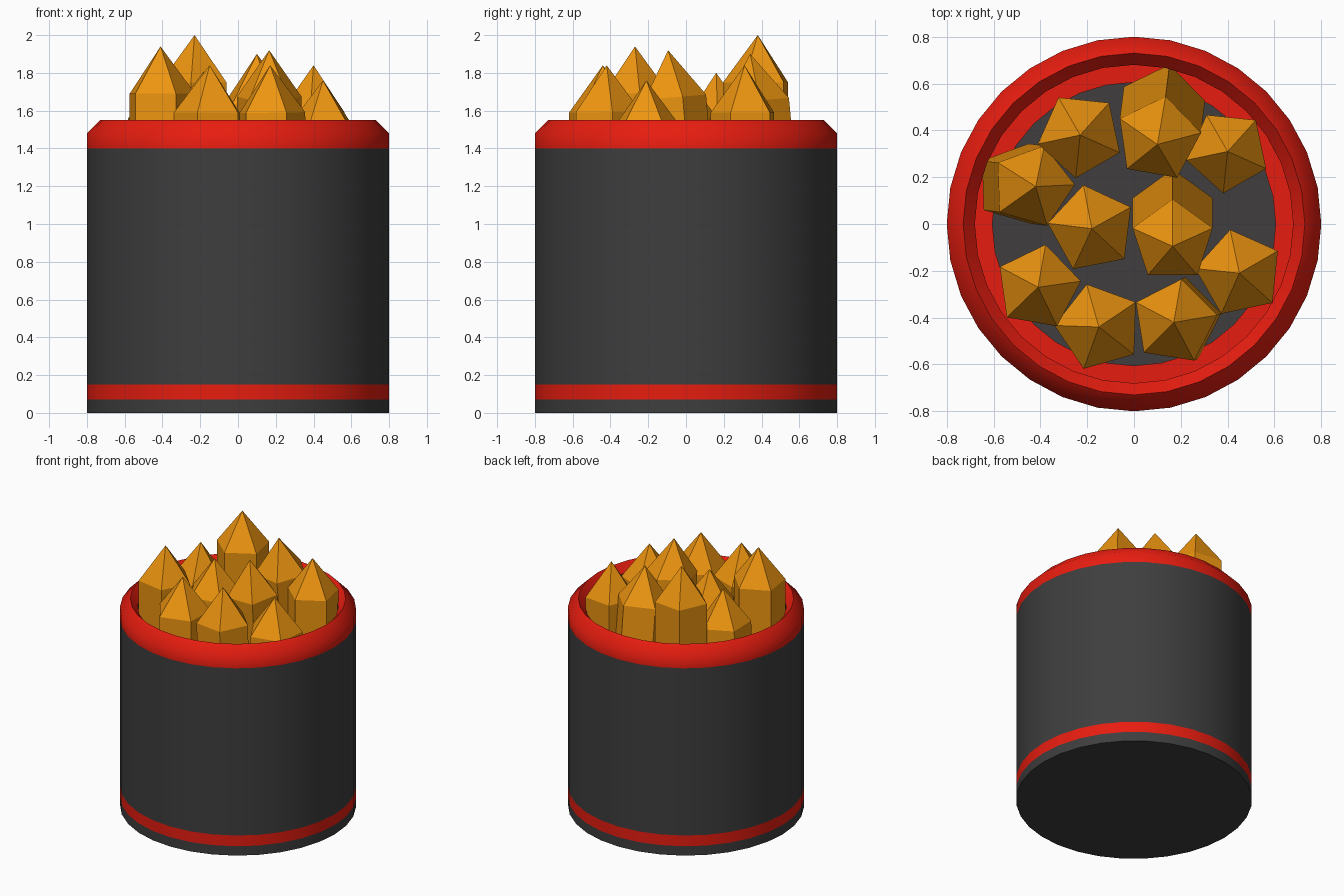
import bpy, bmesh
from math import sin, cos, tau, radians
from mathutils import Vector

if "Cube" in bpy.data.objects:
    bpy.data.objects.remove(bpy.data.objects["Cube"])


def material(name, rgb):
    m = bpy.data.materials.new(name)
    m.diffuse_color = (*rgb, 1)
    m.use_nodes = True
    m.node_tree.nodes["Principled BSDF"].inputs["Base Color"].default_value = m.diffuse_color
    return m


DARK = material("dark_metal", (0.05, 0.048, 0.049))
RED = material("red_paint", (0.8, 0.012, 0.005))
ORANGE = material("orange_crystal", (0.85, 0.3, 0.005))


def finish(name, bm, mat):
    me = bpy.data.meshes.new(name)
    bm.to_mesh(me)
    bm.free()
    ob = bpy.data.objects.new(name, me)
    bpy.context.collection.objects.link(ob)
    me.materials.append(mat)
    return ob


def lathe(name, profile, mat, sides=32):
    """Revolve (radius, z) points around z; normals face left of travel outward."""
    bm = bmesh.new()
    rings = [[bm.verts.new((r * cos(tau * i / sides), r * sin(tau * i / sides), z))
              for i in range(sides)] for r, z in profile]
    for a, b in zip(rings, rings[1:]):
        for i in range(sides):
            j = (i + 1) % sides
            bm.faces.new((a[i], a[j], b[j], b[i]))
    bmesh.ops.remove_doubles(bm, verts=bm.verts, dist=1e-5)
    ob = finish(name, bm, mat)
    bpy.ops.object.select_all(action='DESELECT')
    ob.select_set(True)
    bpy.context.view_layer.objects.active = ob
    bpy.ops.object.shade_smooth_by_angle(angle=radians(50))


def crystal(name, tip, radius, angle, lean=(0, 0), bottom=0.2, cone=0.25):
    """Five-sided prism with a pointed top; lean is the xy shift of its foot."""
    bm = bmesh.new()
    tip = Vector(tip)
    foot = Vector((tip.x + lean[0], tip.y + lean[1], bottom))
    shoulder = tip.lerp(foot, cone / (tip.z - bottom))
    axis = (tip - foot).normalized()
    turn = Vector((0, 0, 1)).rotation_difference(axis)
    ring = [turn @ Vector((radius * cos(radians(angle) + tau * i / 5),
                           radius * sin(radians(angle) + tau * i / 5), 0))
            for i in range(5)]
    low = [bm.verts.new(foot + v) for v in ring]
    high = [bm.verts.new(shoulder + v) for v in ring]
    top = bm.verts.new(tip)
    bm.faces.new(low[::-1])
    for i in range(5):
        j = (i + 1) % 5
        bm.faces.new((low[i], low[j], high[j], high[i]))
        bm.faces.new((high[i], high[j], top))
    finish(name, bm, ORANGE)


# Barrel shell: base, lower band, outer wall and rounded rim
lathe("base", [(0, 0), (0.8, 0), (0.8, 0.07)], DARK)
lathe("lower_band", [(0.8, 0.07), (0.8, 0.15)], RED)
lathe("outer_wall", [(0.8, 0.15), (0.8, 1.4)], DARK)
lathe("rim", [(0.8, 1.4), (0.8, 1.48), (0.73, 1.55), (0.68, 1.49)], RED)

# Inside: wall, red ledge and floor
lathe("inner_wall", [(0.68, 1.49), (0.68, 0.15)], DARK)
lathe("inner_ledge", [(0.68, 0.15), (0.605, 0.15)], RED)
lathe("floor", [(0.605, 0.15), (0.605, 0.07), (0, 0.07)], DARK)

# Crystals: tip position, radius, turn, lean of the foot
crystals = [
    ((-0.23, 0.38, 2.0), 0.185, 48, (0, 0)),
    ((0.40, 0.31, 1.84), 0.18, 48, (0, 0)),
    ((-0.41, -0.27, 1.94), 0.185, 80, (0, 0)),
    ((-0.15, -0.44, 1.84), 0.19, 34, (0, 0)),
    ((0.17, -0.42, 1.84), 0.185, 81, (0.02, 0.01)),
    ((0.45, -0.21, 1.76), 0.19, 30, (0, 0)),
    ((-0.18, -0.02, 1.81), 0.19, 29, (0, 0)),
    ((-0.42, 0.16, 1.80), 0.18, 2, (-0.08, 0.01)),
    ((0.165, -0.095, 1.92), 0.18, 90, (0, 0.15)),
    ((0.10, 0.34, 1.90), 0.185, 80, (0.02, 0.16)),
]
for n, c in enumerate(crystals, 1):
    crystal(f"crystal_{n}", *c)
